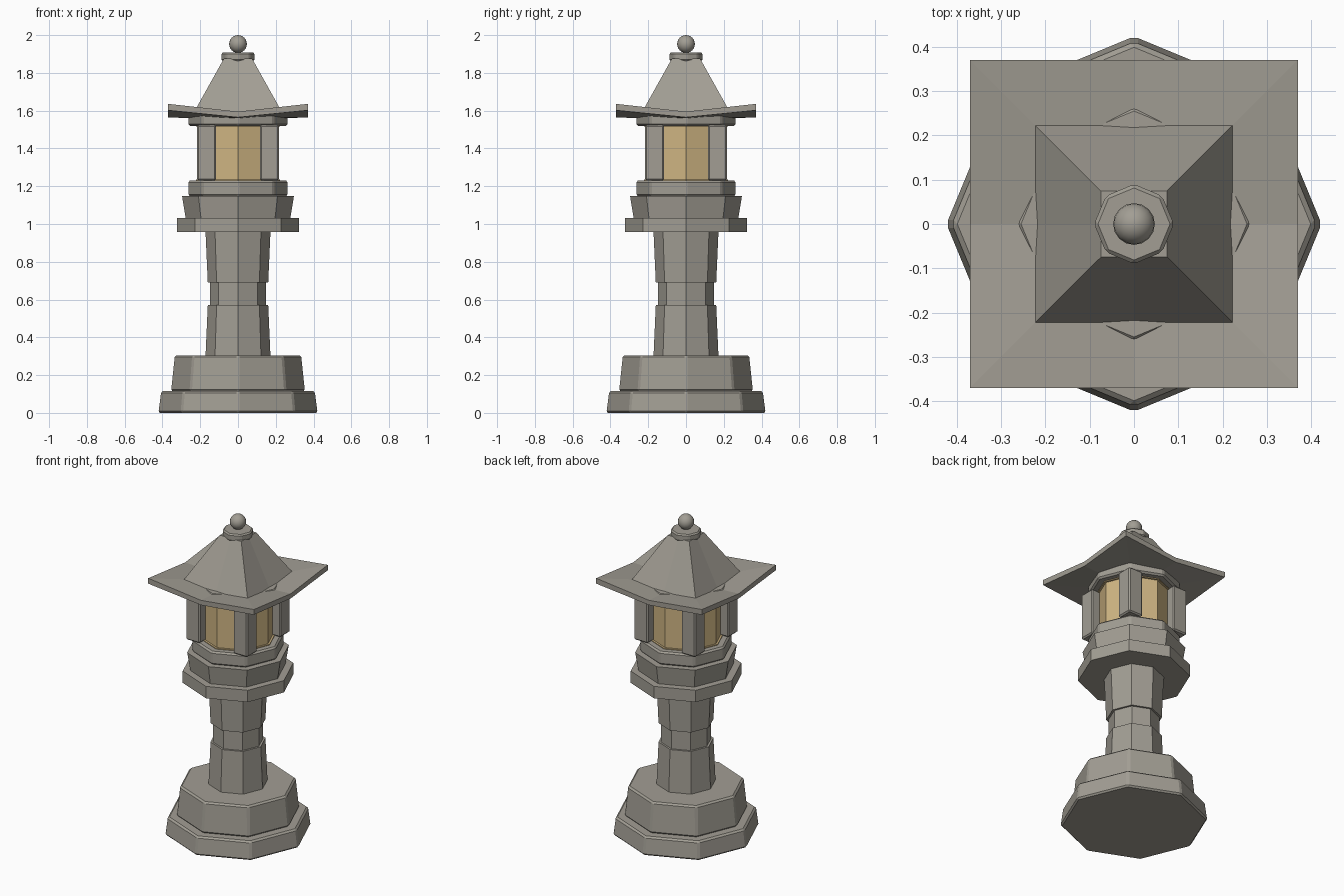
import bpy, bmesh, math

if "Cube" in bpy.data.objects:
    bpy.data.objects.remove(bpy.data.objects["Cube"])


def material(name, colour):
    m = bpy.data.materials.new(name)
    m.diffuse_color = (*colour, 1)
    m.use_nodes = True
    m.node_tree.nodes["Principled BSDF"].inputs["Base Color"].default_value = m.diffuse_color
    return m


STONE = material("weathered stone", (0.36, 0.34, 0.295))
GLOW = material("warm paper", (0.62, 0.46, 0.225))


def loft(name, rings, mat=STONE, bevel=0):
    """Skin a list of equal-length point rings and cap both ends."""
    bm = bmesh.new()
    loops = [[bm.verts.new(p) for p in ring] for ring in rings]
    n = len(loops[0])
    for a, b in zip(loops, loops[1:]):
        for i in range(n):
            j = (i + 1) % n
            bm.faces.new((a[i], a[j], b[j], b[i]))
    bm.faces.new(loops[0][::-1])
    bm.faces.new(loops[-1])
    bmesh.ops.recalc_face_normals(bm, faces=bm.faces)
    mesh = bpy.data.meshes.new(name)
    bm.to_mesh(mesh)
    bm.free()
    mesh.materials.append(mat)
    ob = bpy.data.objects.new(name, mesh)
    bpy.context.collection.objects.link(ob)
    if bevel:
        mod = ob.modifiers.new("soft edges", 'BEVEL')
        mod.width = bevel
        mod.segments = 1
        mod.limit_method = 'ANGLE'
        mod.angle_limit = math.radians(30)
    return ob


def octagon(r, z):
    return [(r * math.cos(k * math.pi / 4), r * math.sin(k * math.pi / 4), z) for k in range(8)]


def turned(name, profile, mat=STONE, bevel=0):
    return loft(name, [octagon(r, z) for r, z in profile], mat, bevel)


def square(h, z_corner, z_mid):
    """Square ring with edge midpoints at their own height."""
    dirs = [(1, 0), (1, 1), (0, 1), (-1, 1), (-1, 0), (-1, -1), (0, -1), (1, -1)]
    return [(x * h, y * h, z_corner if x and y else z_mid) for x, y in dirs]


# Stepped base
turned("base_lower", [(0.425, 0), (0.41, 0.115)], bevel=0.01)
turned("base_upper", [(0.358, 0.115), (0.338, 0.305)], bevel=0.01)

# Column with a recessed waist
turned("column_lower", [(0.172, 0.30), (0.16, 0.57)])
turned("column_waist", [(0.147, 0.565), (0.147, 0.695)])
turned("column_upper", [(0.16, 0.69), (0.172, 0.96)])

# Platform
turned("platform_lower", [(0.322, 0.957), (0.322, 1.032)])
turned("platform_upper", [(0.277, 1.03), (0.296, 1.147)])
turned("firebox_sill", [(0.266, 1.147), (0.266, 1.23)], bevel=0.01)

# Glowing light box with thin rims
turned("light_box", [(0.21, 1.225), (0.21, 1.525)], GLOW)
turned("light_rim_bottom", [(0.222, 1.225), (0.222, 1.235)], GLOW)
turned("light_rim_top", [(0.222, 1.515), (0.222, 1.525)], GLOW)

# Four corner posts
for sx, side in ((-1, "left"), (1, "right")):
    for sy, end in ((-1, "front"), (1, "back")):
        c = 0.166
        corners = [(-1, -1), (1, -1), (1, 1), (-1, 1)]
        loft(f"post_{end}_{side}",
             [[(sx * c + x * 0.05, sy * c + y * 0.05, z) for x, y in corners]
              for z in (1.23, 1.525)], bevel=0.008)

turned("firebox_lintel", [(0.266, 1.52), (0.266, 1.595)], bevel=0.01)

# Roof: upturned skirt below a steep pyramid
loft("roof", [square(0.15, 1.565, 1.555),
              square(0.37, 1.602, 1.565),
              square(0.37, 1.636, 1.595),
              square(0.222, 1.612, 1.587),
              square(0.075, 1.875, 1.875)])

# Finial
turned("finial_collar", [(0.09, 1.862), (0.09, 1.908)], bevel=0.008)
bpy.ops.mesh.primitive_uv_sphere_add(segments=16, ring_count=12, radius=0.047,
                                     location=(0, 0, 1.953))
ball = bpy.context.object
ball.name = "finial_ball"
ball.data.materials.append(STONE)
bpy.ops.object.shade_smooth()
